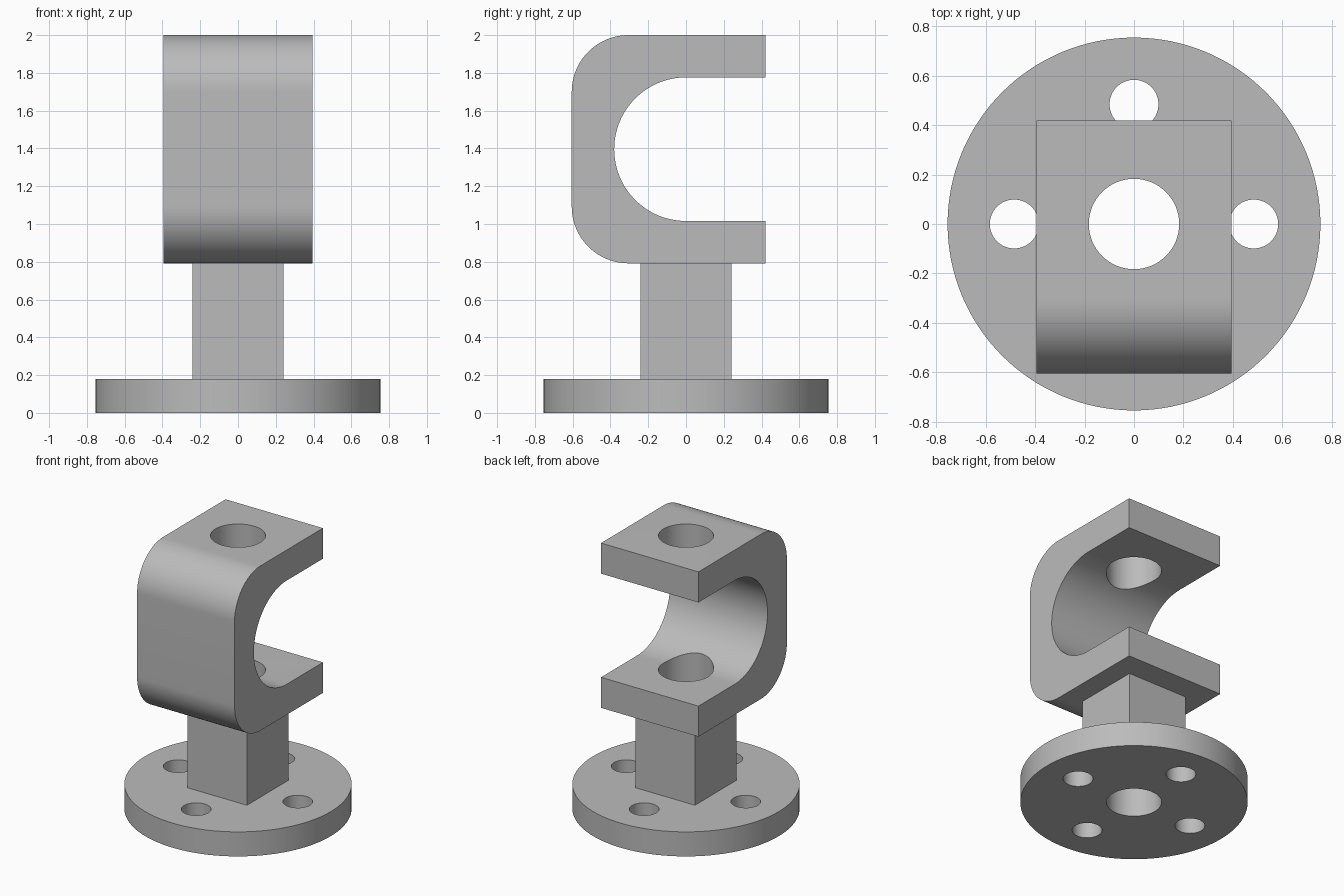
import bpy
import bmesh
from math import cos, sin, pi, radians
from mathutils import Vector

cube = bpy.data.objects.get("Cube")
if cube:
    bpy.data.objects.remove(cube, do_unlink=True)

steel = bpy.data.materials.new("plain grey")
steel.use_nodes = True
GREY = (0.5, 0.5, 0.5, 1)
steel.diffuse_color = GREY
steel.node_tree.nodes["Principled BSDF"].inputs["Base Color"].default_value = GREY


def arc(cx, cy, r, start, end, steps):
    """Points along an arc, angles in degrees."""
    angles = [radians(start + (end - start) * i / steps) for i in range(steps + 1)]
    return [(cx + r * cos(a), cy + r * sin(a)) for a in angles]


def circle(cx, cy, r, steps=96):
    return arc(cx, cy, r, 0, 360, steps)[:-1]


def extrude(name, outlines, place, direction):
    """Solid made by extruding closed 2D outlines along a direction."""
    bm = bmesh.new()
    for outline in outlines:
        face = bm.faces.new([bm.verts.new(place(u, v)) for u, v in outline])
        moved = bmesh.ops.extrude_face_region(bm, geom=[face], use_keep_orig=True)["geom"]
        verts = [g for g in moved if isinstance(g, bmesh.types.BMVert)]
        bmesh.ops.translate(bm, verts=verts, vec=Vector(direction))
    bmesh.ops.recalc_face_normals(bm, faces=bm.faces[:])
    mesh = bpy.data.meshes.new(name)
    bm.to_mesh(mesh)
    bm.free()
    mesh.materials.append(steel)
    obj = bpy.data.objects.new(name, mesh)
    bpy.context.collection.objects.link(obj)
    return obj


def upright(name, outlines, z0, z1):
    return extrude(name, outlines, lambda x, y: (x, y, z0), (0, 0, z1 - z0))


def activate(obj):
    bpy.ops.object.select_all(action='DESELECT')
    obj.select_set(True)
    bpy.context.view_layer.objects.active = obj


# Main parts: round flange, square post and C-shaped clevis
R, BASE_TOP, POST, CLEVIS_BOTTOM, TOP = 0.755, 0.18, 0.242, 0.792, 2.0
flange = upright("base_flange", [circle(0, 0, R, 128)], 0, BASE_TOP)
square = [(-POST, -POST), (POST, -POST), (POST, POST), (-POST, POST)]
post = upright("square_post", [square], BASE_TOP, CLEVIS_BOTTOM)

front, back, fillet, half_width = -0.605, 0.42, 0.30, 0.395
mid = (CLEVIS_BOTTOM + TOP) / 2
gap = 0.38
profile = [(back, TOP)]
profile += arc(front + fillet, TOP - fillet, fillet, 90, 180, 24)
profile += arc(front + fillet, CLEVIS_BOTTOM + fillet, fillet, 180, 270, 24)
profile += [(back, CLEVIS_BOTTOM), (back, mid - gap)]
profile += arc(0, mid, gap, 270, 90, 64)
profile += [(back, mid + gap)]
clevis = extrude("clevis", [profile], lambda y, z: (-half_width, y, z), (2 * half_width, 0, 0))

# Central bore through every part, and four bolt holes in the flange
bore = circle(0, 0, 0.183)
bolts = [circle(0.485 * cos(i * pi / 2), 0.485 * sin(i * pi / 2), 0.099, 64) for i in range(4)]
bore_cutter = upright("bore_cutter", [bore], -0.2, 2.2)
bolt_cutter = upright("bolt_hole_cutter", bolts, -0.2, 0.4)

for part, cutters in ((flange, [bore_cutter, bolt_cutter]),
                      (post, [bore_cutter]), (clevis, [bore_cutter])):
    activate(part)
    for cutter in cutters:
        mod = part.modifiers.new("hole", 'BOOLEAN')
        mod.operation = 'DIFFERENCE'
        mod.solver = 'EXACT'
        mod.object = cutter
        bpy.ops.object.modifier_apply(modifier=mod.name)
    bpy.ops.object.shade_smooth_by_angle(angle=radians(30))

for cutter in (bore_cutter, bolt_cutter):
    bpy.data.objects.remove(cutter, do_unlink=True)
